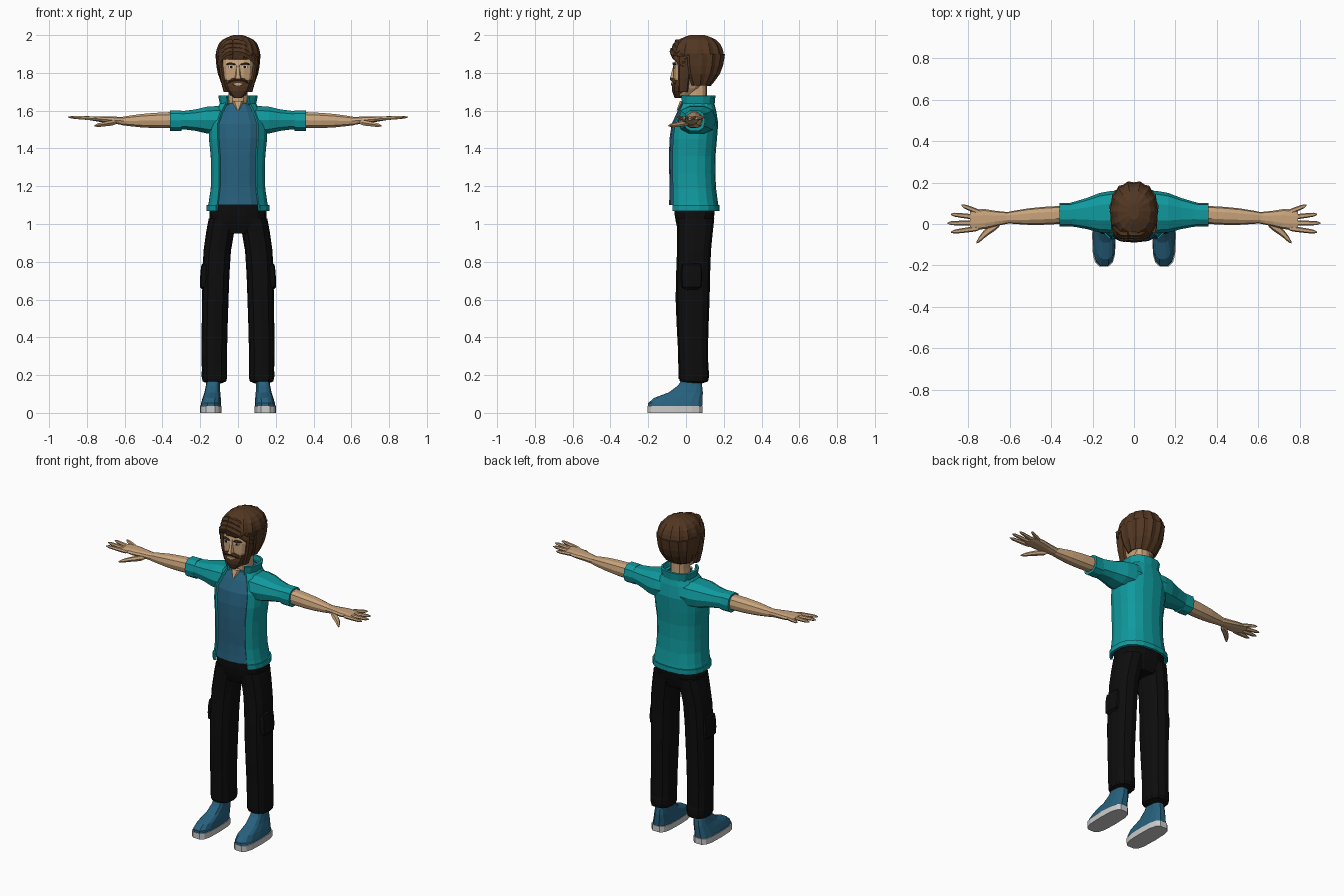
import bpy, bmesh, math

if "Cube" in bpy.data.objects:
    bpy.data.objects.remove(bpy.data.objects["Cube"])


def material(name, red, green, blue):
    mat = bpy.data.materials.new(name)
    mat.use_nodes = True
    mat.diffuse_color = (red, green, blue, 1)
    mat.node_tree.nodes["Principled BSDF"].inputs["Base Color"].default_value = mat.diffuse_color
    return mat


TEAL = material("teal cloth", .005, .32, .34)
BLUE = material("blue cloth", .02, .12, .21)
BLACK = material("black cloth", .004, .004, .004)
SKIN = material("skin", .58, .37, .2)
HAIR = material("brown hair", .085, .038, .016)
SOLE = material("pale rubber", .6, .6, .6)
WHITE = material("eye white", .7, .7, .7)


def power(value, exponent):
    return math.copysign(abs(value) ** exponent, value)


def blend(values, t):
    """Smooth curve through evenly spaced values; a plain number stays constant."""
    if not isinstance(values, tuple):
        return values
    last = len(values) - 1
    i = min(int(t * last), last - 1)
    f = t * last - i
    before, here, there, after = (values[max(0, min(last, i + k))] for k in (-1, 0, 1, 2))
    bend = 2 * before - 5 * here + 4 * there - after
    twist = 3 * (here - there) + after - before
    return here + f / 2 * (there - before + f * (bend + f * twist))


def loft(name, mat, x=0, y=0, z=0, width=None, depth=None, axis="z", sides=12, steps=5,
         square=.8, arc=None, groove=0, rounded=False, mirror=False):
    """Skin cross-sections facing an axis, with centre and radii blended along the part."""
    bm = bmesh.new()
    start, end = arc or (0, 360)
    count = sides + 1 if arc else sides
    rows = []
    for step in range(steps + 1):
        t = step / steps
        cx, cy, cz = blend(x, t), blend(y, t), blend(z, t)
        wide = blend(width, t)
        deep = wide if depth is None else blend(depth, t)
        taper = max(.3, math.sqrt(1 - (2 * t - 1) ** 4)) if rounded else 1
        row = []
        for i in range(count):
            angle = math.radians(start + (end - start) * i / sides)
            size = taper * (1 - groove * (i % 2))
            u = wide * size * power(math.cos(angle), square)
            v = deep * size * power(math.sin(angle), square)
            place = {"x": (cx, cy + u, cz + v), "y": (cx + u, cy, cz + v), "z": (cx + u, cy + v, cz)}
            row.append(bm.verts.new(place[axis]))
        rows.append(row)
    for low, high in zip(rows, rows[1:]):
        for i in range(sides):
            j = (i + 1) % count
            bm.faces.new((low[i], low[j], high[j], high[i]))
    if not arc:
        bm.faces.new(rows[0])
        bm.faces.new(rows[-1])
    bmesh.ops.recalc_face_normals(bm, faces=bm.faces)
    mesh = bpy.data.meshes.new(name)
    bm.to_mesh(mesh)
    bm.free()
    mesh.materials.append(mat)
    part = bpy.data.objects.new(name, mesh)
    bpy.context.collection.objects.link(part)
    if arc:
        shell = part.modifiers.new("thickness", "SOLIDIFY")
        shell.thickness, shell.offset = .012, 0
    if mirror:
        part.modifiers.new("mirror", "MIRROR")


def pair(name, mat, **shape):
    loft(name, mat, mirror=True, **shape)


# Shirt and open jacket share one body shape
OPEN_FRONT = (-51, 231)
body = dict(y=(.04, .03, .06), width=(.16, .14, .14, .15, .08), depth=(.13, .12, .12, .12, .08), steps=8)
loft("jacket", TEAL, z=(1.07, 1.65), sides=14, arc=OPEN_FRONT, **body)
body["width"] = tuple(size - .007 for size in body["width"])
loft("shirt", BLUE, z=(1.1, 1.64), sides=16, **body)
loft("jacket_hem", TEAL, y=.04, z=(1.07, 1.1), width=.162, depth=.132, sides=14, steps=1, arc=OPEN_FRONT)
loft("collar", TEAL, y=.06, z=(1.63, 1.68), width=(.09, .1), depth=(.085, .09), steps=2, arc=(-60, 240))
loft("neck_opening", SKIN, y=(-.045, -.02), z=(1.6, 1.65), width=(.004, .032), depth=(.006, .014), sides=6, steps=1)

# Sleeves with rolled cuffs
pair("sleeve", TEAL, axis="x", x=(.07, .32), y=(.06, .045), z=1.55,
     width=(.1, .1, .07, .054), depth=(.075, .077, .055, .05), sides=10)
pair("cuff", TEAL, axis="x", x=(.3, .36), y=.045, z=1.547, width=.057, sides=10, steps=1)

# Bare arms and hands
pair("forearm", SKIN, axis="x", x=(.33, .62), y=(.045, .03), z=(1.55, 1.545),
     width=(.043, .042, .026), depth=(.045, .04, .022), sides=10)
pair("hand", SKIN, axis="x", x=(.6, .79), y=(.03, .02), z=(1.545, 1.56),
     width=(.027, .035, .05, .045), depth=(.022, .018, .01), sides=10)
for i, finger in enumerate(("little", "ring", "middle", "index")):
    tip = .9 - .017 * (i - 2) ** 2
    pair(finger + "_finger", SKIN, axis="x", x=(.74, tip), y=(.055 - .025 * i, .09 - .043 * i),
         z=(1.557, 1.566), width=(.014, .01), depth=(.012, .008), sides=6, steps=6, rounded=True)
pair("thumb", SKIN, axis="x", x=(.64, .76), y=(.01, -.03, -.09), z=(1.54, 1.52),
     width=(.02, .022, .014), depth=(.018, .01), sides=6, steps=6, rounded=True)

# Trousers
loft("trouser_hips", BLACK, y=.045, z=(.95, 1.11), width=(.1, .15, .15, .145), depth=(.08, .105, .11), sides=14)
pair("trouser_leg", BLACK, x=(.125, .125, .12, .11, .08), y=(.04, .035, .05), z=(.18, 1.03),
     width=(.066, .07, .075), depth=(.08, .08, .09, .09, .1), steps=8)
pair("gathered_ankle", BLACK, x=.125, y=.042, z=(.15, .26), width=.067, depth=.08, rounded=True)
pair("side_pocket", BLACK, x=(.165, .155), y=.03, z=(.64, .81), width=.04, depth=.06,
     sides=8, square=.5, rounded=True)

# Shoes
pair("shoe_sole", SOLE, x=.145, y=-.058, z=(0, .036), width=.057, depth=.148, sides=14, steps=1, square=.6)
pair("shoe_upper", BLUE, x=(.145, .13), y=(-.058, -.05, .01, .03), z=(.03, .07, .12, .18),
     width=(.055, .05, .04, .036), depth=(.146, .14, .08, .05), sides=14, square=.7)

# Head and neck
loft("neck", SKIN, y=.055, z=(1.6, 1.77), width=(.056, .05, .052), depth=.056, steps=2)
loft("head", SKIN, y=(-.01, .02, .03, .05), z=(1.68, 1.93), width=(.04, .08, .09, .08),
     depth=(.04, .085, .095, .085), sides=14, square=.7)
loft("nose", SKIN, y=(-.064, -.055), z=(1.77, 1.85), width=(.018, .009), depth=(.024, .01), sides=6, steps=2)

# Eyes and brows
pair("eye", WHITE, axis="y", x=.036, y=(-.057, -.066), z=1.831, width=.016, depth=.007, sides=8, steps=1)
pair("pupil", BLACK, axis="y", x=.036, y=(-.06, -.068), z=1.831, width=.007, sides=8, steps=1)
pair("eyebrow", HAIR, axis="x", x=(.012, .064), y=(-.062, -.065, -.054), z=(1.843, 1.85, 1.845),
     width=.008, depth=.006, sides=6, rounded=True)

# Beard, moustache and mouth
loft("beard", HAIR, y=(-.042, -.02, -.004), z=(1.668, 1.762), width=(.022, .065, .086),
     depth=(.018, .055, .064), sides=16, groove=.04)
pair("sideburn", HAIR, x=(.062, .085, .095), y=(-.015, -.005), z=(1.7, 1.89),
     width=.014, depth=(.025, .04), sides=8)
loft("moustache", HAIR, axis="x", x=(-.055, .055), y=(-.055, -.07, -.074, -.07, -.055),
     z=(1.745, 1.762, 1.767, 1.762, 1.745), width=.012, depth=.009, sides=6, steps=8, rounded=True)
loft("lower_lip", SKIN, axis="y", y=(-.07, -.08), z=1.741, width=(.03, .026), depth=.008, sides=8, steps=1)

# Hair cap with grooved locks, open around the face
loft("hair_top", HAIR, y=.06, z=(1.87, 1.91, 1.97, 2), width=(.11, .117, .09, .025),
     depth=(.132, .142, .11, .04), sides=28, steps=7, square=.9, groove=.06)
loft("hair_back", HAIR, y=.066, z=(1.735, 1.9), width=(.078, .106, .114), depth=(.062, .12, .137),
     sides=22, square=.9, arc=(-42, 222), groove=.06)

# Swept fringe falling from a side parting
for i in range(3):
    front, top = -.068 + .012 * i, 1.915 + .022 * i
    for side, parting in (("left", -.04), ("right", -.02)):
        outer = .112 if side == "left" else -.112
        loft(f"fringe_{side}_{i}", HAIR, axis="x", x=(parting, outer), y=(front, front, front + .055),
             z=(top, top - .01, top - .075), width=.015, depth=.022, sides=6, steps=6, rounded=True)

# Long locks brushed from the brow to the crown
for i in range(-2, 3):
    drop = .009 * i * i
    loft(f"crown_lock_{i + 2}", HAIR, axis="y", x=.034 * i, y=(-.07, .18),
         z=tuple(height - drop for height in (1.925, 1.975, 1.98, 1.92)),
         width=.018, depth=.016, sides=6, steps=7, rounded=True)
